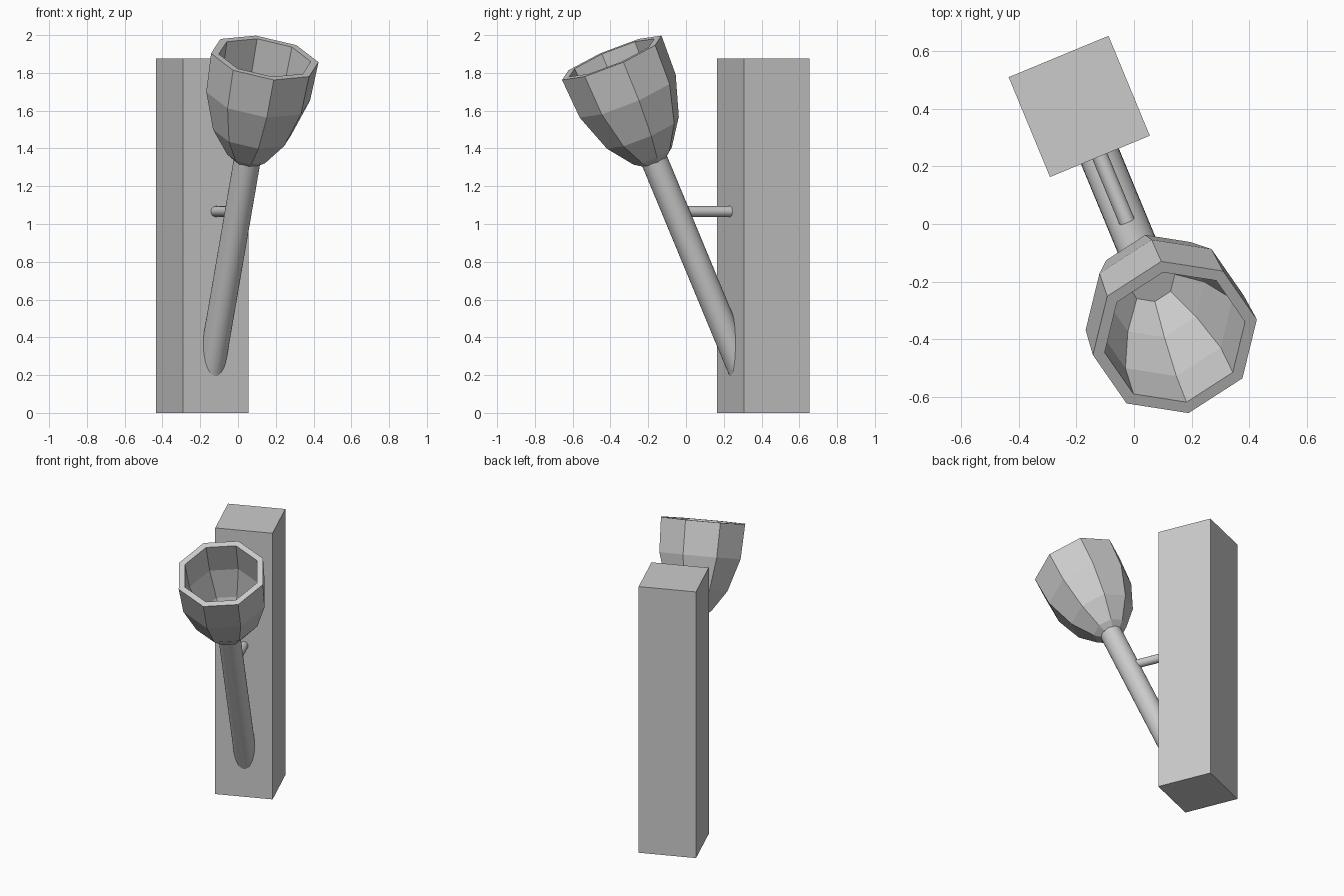
import bpy, bmesh
from math import radians, sin, cos, pi
from mathutils import Matrix

if "Cube" in bpy.data.objects:
    bpy.data.objects.remove(bpy.data.objects["Cube"])

TURN = radians(22.5)      # whole model is turned about z
TILT = radians(24.2)      # torch leans away from the post
# local frame: origin under the post centre, torch leans towards local -y
BASE = Matrix.Translation((-0.19, 0.408, 0)) @ Matrix.Rotation(TURN, 4, 'Z')
# torch frame: origin at the rim centre, z along the handle
TORCH = BASE @ Matrix.Translation((0, -0.867, 1.88)) @ Matrix.Rotation(TILT, 4, 'X')


def add(name, bm, matrix, smooth=False):
    bmesh.ops.recalc_face_normals(bm, faces=bm.faces)
    mesh = bpy.data.meshes.new(name)
    bm.to_mesh(mesh)
    bm.free()
    obj = bpy.data.objects.new(name, mesh)
    bpy.context.collection.objects.link(obj)
    obj.matrix_world = matrix
    if smooth:
        bpy.ops.object.select_all(action='DESELECT')
        obj.select_set(True)
        bpy.context.view_layer.objects.active = obj
        bpy.ops.object.shade_smooth_by_angle(angle=radians(40))
    return obj


def lathe(profile, sides, offset=0.0):
    """Revolve (radius, z) points and cap both ends."""
    bm = bmesh.new()
    rings = [[bm.verts.new((r * cos(offset + 2 * pi * i / sides),
                            r * sin(offset + 2 * pi * i / sides), z))
              for i in range(sides)] for r, z in profile]
    for a, b in zip(rings, rings[1:]):
        for i in range(sides):
            j = (i + 1) % sides
            bm.faces.new((a[i], a[j], b[j], b[i]))
    bm.faces.new(rings[0])
    bm.faces.new(rings[-1])
    return bm


# square post
bm = bmesh.new()
bmesh.ops.create_cube(bm, size=1, matrix=Matrix.Translation((0, 0, 0.9375))
                      @ Matrix.Diagonal((0.375, 0.375, 1.875, 1)))
add("post", bm, BASE)

# leaning round handle, its foot sunk into the post
add("handle", lathe([(0.071, -1.83), (0.071, -0.56)], 32), TORCH, True)

# short horizontal peg bracing the handle
PEG = BASE @ Matrix.Translation((0, -0.17, 1.066)) @ Matrix.Rotation(pi / 2, 4, 'X')
add("brace_peg", lathe([(0.028, 0), (0.028, 0.32)], 24), PEG, True)

# hollow eight-sided bowl: outside up to the rim, then down the inside
bowl = [(0.072, -0.60), (0.113, -0.57), (0.211, -0.435), (0.282, -0.223), (0.292, 0),
        (0.25, 0), (0.24, -0.215), (0.172, -0.41), (0.085, -0.53)]
add("bowl", lathe(bowl, 8, radians(-11.25)), TORCH)
